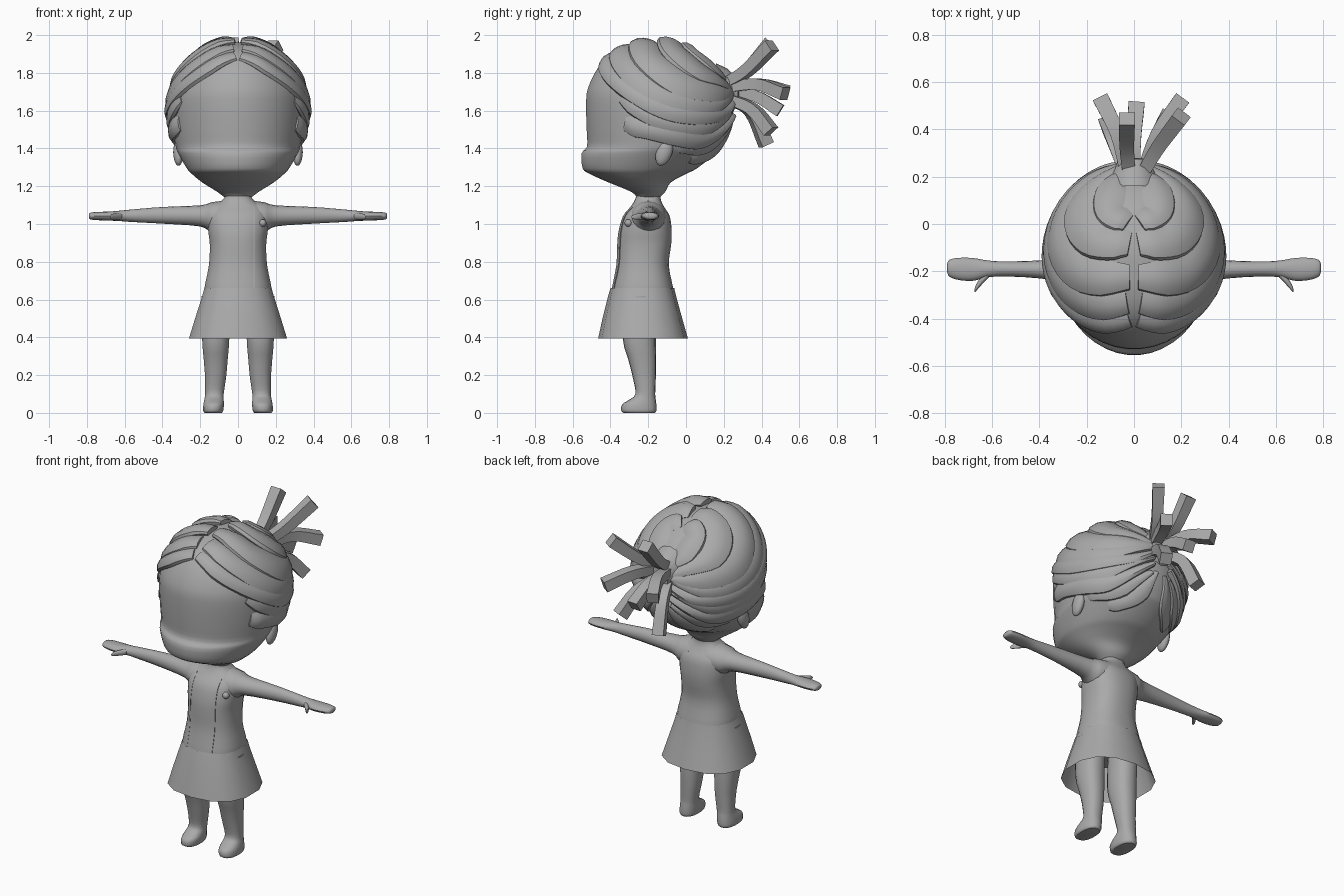
import bpy, bmesh, math
from mathutils import Vector as V

if "Cube" in bpy.data.objects:
    bpy.data.objects.remove(bpy.data.objects["Cube"])

grey = bpy.data.materials.new("plain grey")
grey.diffuse_color = (0.4, 0.4, 0.4, 1)
grey.use_nodes = True
grey.node_tree.nodes["Principled BSDF"].inputs["Base Color"].default_value = grey.diffuse_color


def add_loft(bm, rings, caps=True):
    """Skin a list of closed point rings."""
    rows = [[bm.verts.new(p) for p in r] for r in rings]
    n = len(rows[0])
    for a, b in zip(rows, rows[1:]):
        for i in range(n):
            j = (i + 1) % n
            bm.faces.new((a[i], a[j], b[j], b[i]))
    if caps:
        bm.faces.new(rows[0][::-1])
        bm.faces.new(rows[-1])


def finish(name, bm, mirror=False, angle=40):
    bmesh.ops.recalc_face_normals(bm, faces=bm.faces[:])
    me = bpy.data.meshes.new(name)
    bm.to_mesh(me)
    bm.free()
    me.materials.append(grey)
    ob = bpy.data.objects.new(name, me)
    bpy.context.collection.objects.link(ob)
    if mirror:
        m = ob.modifiers.new("mirror", 'MIRROR')
        m.use_mirror_merge = False
    bpy.ops.object.select_all(action='DESELECT')
    ob.select_set(True)
    bpy.context.view_layer.objects.active = ob
    bpy.ops.object.shade_smooth_by_angle(angle=math.radians(angle))
    return ob


def loft(name, rings, mirror=False, caps=True, angle=40):
    bm = bmesh.new()
    add_loft(bm, rings, caps)
    return finish(name, bm, mirror, angle)


def spline(pts, n):
    """Smooth curve through points of any dimension."""
    p = [V(q) for q in pts]
    p = [2 * p[0] - p[1]] + p + [2 * p[-1] - p[-2]]
    out = []
    for a, b, c, d in zip(p, p[1:], p[2:], p[3:]):
        for k in range(n):
            t = k / n
            out.append(0.5 * (2 * b + (c - a) * t + (2 * a - 5 * b + 4 * c - d) * t * t
                              + (3 * b - a - 3 * c + d) * t ** 3))
    return out + [p[-2]]


def ring(z, hw, yf, yb, sides, e=2.0, cx=0):
    """Horizontal rounded ring between front yf and back yb."""
    pts = []
    for i in range(sides):
        a = 2 * math.pi * (i + 0.5) / sides
        c, s = math.cos(a), math.sin(a)
        pts.append(V((cx + hw * math.copysign(abs(c) ** (2 / e), c),
                      (yf + yb) / 2 + (yb - yf) / 2 * math.copysign(abs(s) ** (2 / e), s), z)))
    return pts


# Head with protruding lower face
head = [(1.14, .07, -.26, -.14), (1.17, .11, -.29, -.11), (1.22, .19, -.41, -.08),
        (1.265, .245, -.51, .0), (1.295, .272, -.548, .06), (1.375, .318, -.553, .16),
        (1.41, .33, -.525, .19), (1.5, .345, -.527, .225), (1.63, .353, -.53, .238),
        (1.72, .34, -.52, .225), (1.83, .285, -.465, .16), (1.91, .2, -.385, .06),
        (1.95, .11, -.28, -.04), (1.962, .02, -.16, -.12)]
loft("head", [ring(*p, 40) for p in spline(head, 3)])

# Torso with neck
torso = [(.58, .17, -.4, -.06), (.65, .18, -.395, -.065), (.78, .155, -.37, -.09),
         (.89, .15, -.365, -.078), (.96, .158, -.358, -.075), (1.04, .16, -.335, -.085),
         (1.09, .135, -.295, -.115), (1.12, .09, -.275, -.13), (1.15, .07, -.265, -.135),
         (1.2, .075, -.27, -.13)]
loft("torso", [ring(*p, 28, 2.4) for p in spline(torso, 3)])

# Flared skirt, open below
skirt = [(.66, .182, -.4, -.062), (.62, .193, -.412, -.053), (.5, .232, -.442, -.02),
         (.395, .265, -.465, .01)]
loft("skirt", [ring(*p, 14, 2.4) for p in skirt], caps=False)

# Legs and feet
leg = [(.62, .075, -.33, -.15), (.395, .073, -.335, -.16), (.28, .064, -.305, -.158),
       (.18, .056, -.28, -.16), (.1, .05, -.268, -.163), (.07, .052, -.3, -.16),
       (.045, .055, -.338, -.157), (.012, .054, -.343, -.157), (0, .046, -.33, -.165)]
loft("leg", [ring(z, w, f, b, 18, 2.3, .118 + .014 * max(0, .2 - z) / .2)
             for z, w, f, b in spline(leg, 3)], mirror=True)


# Arms with flat mitten hands: x, y centre, z centre, y radius, z radius
def arm_ring(x, y, z, ry, rz):
    return [V((x, y + ry * math.cos(a), z + rz * math.sin(a)))
            for a in (2 * math.pi * i / 16 for i in range(16))]


arm = [(.06, -.2, 1.04, .1, .085), (.14, -.2, 1.035, .088, .08), (.2, -.197, 1.043, .062, .056),
       (.4, -.192, 1.046, .038, .044), (.55, -.19, 1.044, .032, .034), (.62, -.19, 1.043, .036, .028),
       (.68, -.192, 1.042, .048, .024), (.74, -.19, 1.042, .047, .022), (.78, -.187, 1.042, .036, .018),
       (.79, -.186, 1.042, .018, .01)]
loft("arm", [arm_ring(*p) for p in spline(arm, 3)], mirror=True)
thumb = [(.615, -.21, 1.042, .016, .018), (.645, -.24, 1.04, .018, .017),
         (.668, -.27, 1.038, .014, .014), (.675, -.284, 1.037, .005, .006)]
loft("thumb", [arm_ring(*p) for p in spline(thumb, 2)], mirror=True)


def ball(name, loc, size, tilt=0, mirror=False):
    bm = bmesh.new()
    bmesh.ops.create_uvsphere(bm, u_segments=16, v_segments=10, radius=1)
    c, s = math.cos(tilt), math.sin(tilt)
    for v in bm.verts:
        x, y, z = (v.co[i] * size[i] for i in range(3))
        v.co = V((x, y * c - z * s, y * s + z * c)) + V(loc)
    return finish(name, bm, mirror)


# Ears and chest button
ball("ear", (.315, -.115, 1.38), (.028, .042, .075), -.35, True)
ball("button", (.13, -.305, 1.005), (.02, .02, .02))

# Front seams, narrow strips lying on the torso
seam = []
for z, hw, yf, yb in spline(torso[1:7], 3):
    k = (1 - (.085 / hw) ** 2.4) ** (1 / 2.4)
    y = (yf + yb) / 2 - (yb - yf) / 2 * k
    seam.append([V((.085 + dx, y + dy, z)) for dx, dy in
                 ((-.002, .006), (.002, .006), (.002, -.002), (-.002, -.002))])
loft("front_seam", seam, mirror=True)

# Hair locks laid over the skull
C, R = V((0, -.135, 1.6)), V((.355, .372, .365))


def skull(p):
    d = V([(p[i] - C[i]) / R[i] for i in range(3)]).normalized()
    k = 1 + .07 * max(0, d.dot(V((0, -.707, .707)))) ** 4
    return C + V([d[i] * R[i] * k for i in range(3)]), V([d[i] / R[i] for i in range(3)]).normalized()


PROFILE = [(-.9, -.7), (-1, .35), (-.85, .85), (-.4, 1.05), (.1, .9), (.6, .5), (1, 0), (.8, -.7)]


def add_lock(bm, pts, w, h):
    path = [skull(p)[0] for p in spline(pts, 6)]
    last = len(path) - 1
    rings = []
    for i, p in enumerate(path):
        t = (path[min(i + 1, last)] - path[max(i - 1, 0)]).normalized()
        side = skull(p)[1].cross(t).normalized()
        s = i / last
        taper = min(1, .62 + 3 * s, .3 + 2.2 * (1 - s))
        ripple = 1 + .1 * math.sin(9 * s + 40 * w)
        row = []
        for u, v in PROFILE:
            q, n = skull(p + side * u * w * taper * ripple)
            row.append(q + n * h * v * min(1, .55 + 5 * s))
        rings.append(row)
    add_loft(bm, rings)


KNOT = (.03, .24, 1.7)
LOCKS = [
    ([(.03, .03, 2), (.12, .08, 1.95), (.1, .18, 1.84), (.03, .24, 1.74)], .065, .026),
    ([(.02, -.08, 2), (.18, -.05, 1.93), (.23, .09, 1.82), KNOT], .088, .032),
    ([(.02, -.23, 1.99), (.24, -.2, 1.88), (.33, -.02, 1.76), (.2, .18, 1.71), KNOT], .09, .034),
    ([(.03, -.35, 1.96), (.24, -.33, 1.86), (.36, -.15, 1.71), (.27, .13, 1.64), KNOT], .08, .032),
    ([(.02, -.43, 1.92), (.22, -.41, 1.81), (.345, -.26, 1.69), (.36, -.05, 1.6),
      (.2, .2, 1.59), (.04, .24, 1.66)], .062, .034),
    ([(.31, -.34, 1.68), (.37, -.15, 1.56), (.3, .1, 1.52), (.06, .24, 1.62)], .062, .028),
    ([(.32, -.33, 1.53), (.36, -.2, 1.5), (.34, -.03, 1.47), (.25, .12, 1.46), (.06, .23, 1.58)], .065, .034),
    ([(.33, -.05, 1.42), (.25, .09, 1.4), (.06, .22, 1.53)], .055, .022),
    ([(.22, .03, 1.34), (.12, .14, 1.38), (.03, .22, 1.54)], .05, .018),
]
bm = bmesh.new()
for pts, w, h in LOCKS:
    add_lock(bm, pts, w, h)
finish("hair_locks", bm, mirror=True, angle=35)

# Gathered collar where the ponytail starts
collar = [(.16, .12), (.215, .1), (.25, .075), (.275, .068), (.28, .03)]
loft("hair_tie", [[V((r * math.cos(a), y, 1.7 + 1.25 * r * math.sin(a)))
                   for a in (math.pi * i / 6 for i in range(12))] for y, r in collar])

# Ponytail of square curved strands: start, bend, tip
STRANDS = [
    ((-.02, .2, 1.74), (-.03, .32, 1.82), (-.03, .445, 1.965)),
    ((.03, .2, 1.74), (.1, .32, 1.81), (.2, .455, 1.945)),
    ((-.03, .2, 1.72), (-.07, .38, 1.74), (-.14, .53, 1.7)),
    ((.03, .2, 1.72), (.1, .38, 1.74), (.2, .525, 1.69)),
    ((0, .2, 1.69), (0, .36, 1.68), (.01, .5, 1.6)),
    ((-.03, .2, 1.67), (-.08, .34, 1.6), (-.11, .425, 1.42)),
    ((.03, .2, 1.67), (.09, .35, 1.61), (.14, .45, 1.49)),
]
bm = bmesh.new()
for strand in STRANDS:
    path = spline(strand, 4)
    rings = []
    for i, p in enumerate(path):
        t = (path[min(i + 1, 8)] - path[max(i - 1, 0)]).normalized()
        s = t.cross(V((0, 0, 1))).normalized()
        u = s.cross(t)
        w = .026 + .008 * i / 8
        rings.append([p + s * a * w + u * b * w for a, b in ((-1, -1), (1, -1), (1, 1), (-1, 1))])
    add_loft(bm, rings)
finish("ponytail", bm, angle=30)
